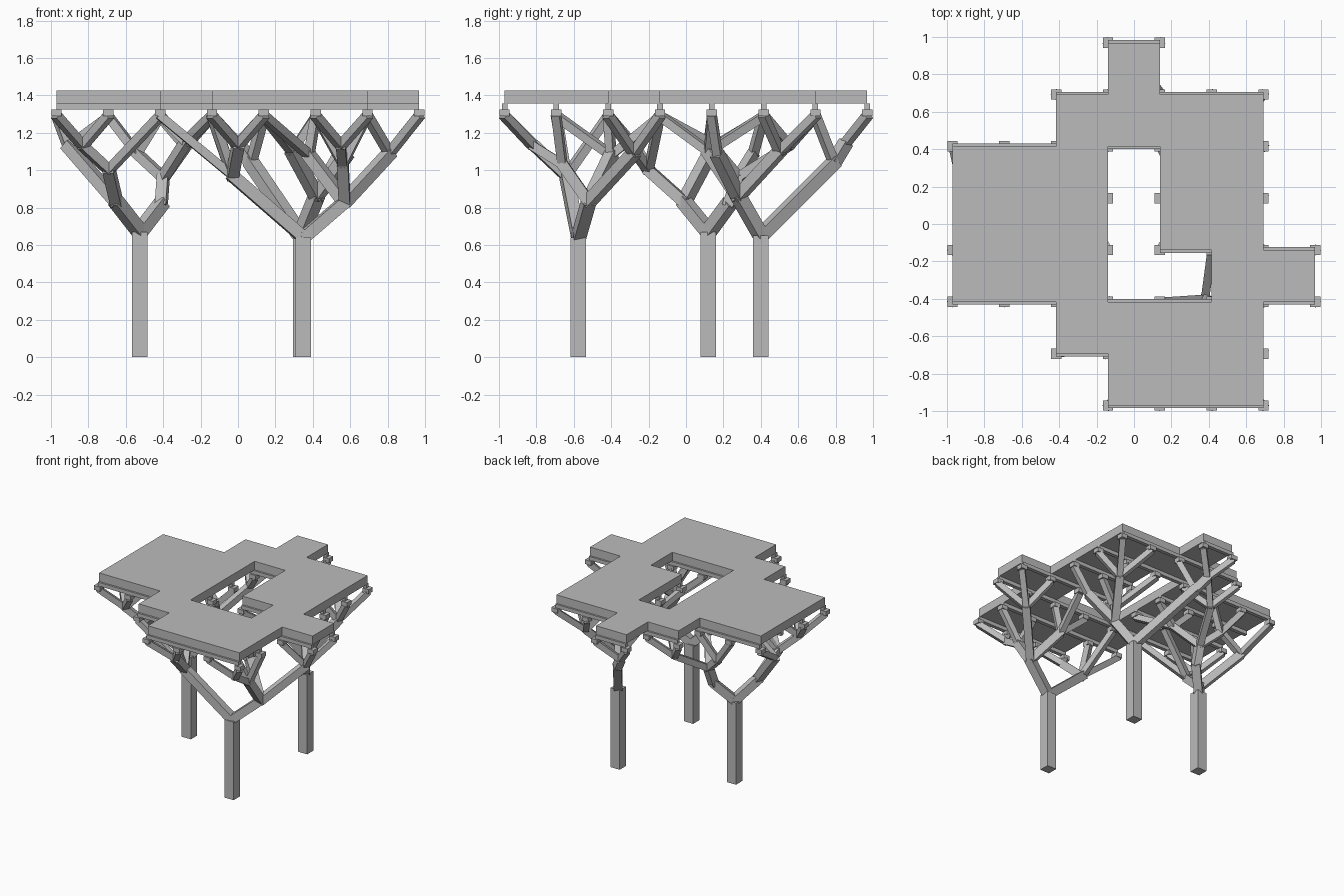
import bpy, bmesh
from mathutils import Vector, Matrix

cube = bpy.data.objects.get("Cube")
if cube:
    bpy.data.objects.remove(cube, do_unlink=True)

STEP, EDGE = 0.277, -0.97
PAD_BASE, JOIST_BASE, SLAB_BASE, TOP = 1.29, 1.325, 1.355, 1.425
# Roof cells, front row first
CELLS = ["...###.", "..####.", "###..##", "###.##.", "###.##.", "..####.", "...#..."]

grey = bpy.data.materials.new("plain grey")
grey.use_nodes = True
COLOUR = (0.5, 0.5, 0.5, 1)
grey.diffuse_color = COLOUR
grey.node_tree.nodes["Principled BSDF"].inputs["Base Color"].default_value = COLOUR


def grid(i):
    return EDGE + STEP * i


def roofed(i, j):
    return 0 <= i < 7 and 0 <= j < 7 and CELLS[j][i] == "#"


def finish(bm, name):
    bmesh.ops.recalc_face_normals(bm, faces=bm.faces)
    mesh = bpy.data.meshes.new(name)
    bm.to_mesh(mesh)
    bm.free()
    mesh.materials.append(grey)
    bpy.context.collection.objects.link(bpy.data.objects.new(name, mesh))


def box(bm, centre, size):
    bmesh.ops.create_cube(bm, size=1, matrix=Matrix.Translation(centre) @ Matrix.Diagonal((*size, 1)))


def strut(bm, a, b, width):
    """Square bar from a to b, with two sides kept upright."""
    a, b = Vector(a), Vector(b)
    d = (b - a).normalized()
    side = d.cross(Vector((0, 0, 1)))
    side = side.normalized() if side.length > 0.01 else Vector((1, 0, 0))
    up = side.cross(d)
    rot = Matrix((side, up, d)).transposed().to_4x4()
    length = (b - a).length + width * 0.4
    scale = Matrix.Diagonal((width, width, length, 1))
    bmesh.ops.create_cube(bm, size=1, matrix=Matrix.Translation((a + b) / 2) @ rot @ scale)


# Roof slab: cells joined and thickened
bm = bmesh.new()
for j in range(7):
    for i in range(7):
        if roofed(i, j):
            ring = ((i, j), (i + 1, j), (i + 1, j + 1), (i, j + 1))
            bm.faces.new([bm.verts.new((grid(x), grid(y), SLAB_BASE)) for x, y in ring])
bmesh.ops.remove_doubles(bm, verts=bm.verts, dist=0.001)
geom = bmesh.ops.extrude_face_region(bm, geom=bm.faces[:])["geom"]
bmesh.ops.translate(bm, vec=(0, 0, TOP - SLAB_BASE),
                    verts=[v for v in geom if isinstance(v, bmesh.types.BMVert)])
bmesh.ops.recalc_face_normals(bm, faces=bm.faces)
bmesh.ops.dissolve_limit(bm, angle_limit=0.01, verts=bm.verts, edges=bm.edges)
finish(bm, "roof_slab")

# Joists running left to right under the slab
bm = bmesh.new()
for j in range(8):
    start = None
    for i in range(8):
        covered = roofed(i, j) or roofed(i, j - 1)
        if covered and start is None:
            start = i
        if not covered and start is not None:
            box(bm, ((grid(start) + grid(i)) / 2, grid(j), (JOIST_BASE + SLAB_BASE) / 2),
                ((i - start) * STEP, 0.03, SLAB_BASE - JOIST_BASE))
            start = None
finish(bm, "roof_joists")

# Each tree: trunk top, then nested branches (joint, pads it carries, sub-branches)
TREES = {
    "left_rear": ((-0.525, 0.12, 0.67), [
        ((-0.65, -0.01, 0.83), "", [
            ((-0.69, -0.2, 1.0), "22 23", [((-0.83, -0.28, 1.13), "02 03 12 13", [])]),
            ((-0.91, 0.15, 1.13), "05 14", [])]),
        ((-0.41, 0.23, 0.82), "", [
            ((-0.4, 0.28, 0.96), "", [
                ((-0.54, 0.36, 1.09), "15 25", []),
                ((-0.28, 0.12, 1.15), "24 34 33", []),
                ((-0.28, 0.55, 1.13), "26 36 35", [])])])]),
    "front": ((0.35, -0.575, 0.64), [
        ((0.57, -0.52, 0.83), "", [
            ((0.56, -0.66, 1.03), "61 51", [((0.55, -0.82, 1.13), "50 60", [])]),
            ((0.81, -0.28, 1.09), "62 72 63 73", []),
            ((0.38, -0.4, 1.08), "41 42 52 53", [])]),
        ((-0.03, -0.64, 0.97), "21 31 32", [((0.0, -0.81, 1.13), "30 40", [])])]),
    "rear": ((0.335, 0.4, 0.65), [
        ((0.42, 0.28, 0.86), "", [
            ((0.29, 0.12, 1.1), "44 43 54 45", []),
            ((0.56, 0.5, 1.1), "55 65 56 66", []),
            ((0.58, 0.17, 1.08), "64", [])]),
        ((0.07, 0.79, 1.04), "46", [((0.0, 0.85, 1.14), "37 47", [])])]),
}
WIDTHS = [0.065, 0.06, 0.05, 0.045]


def grow(bm, pads, base, branches, level):
    for joint, carried, children in branches:
        strut(bm, base, joint, WIDTHS[level])
        for key in carried.split():
            x, y = grid(int(key[0])), grid(int(key[1]))
            strut(bm, joint, (x, y, PAD_BASE), 0.045)
            box(bm, (x, y, (PAD_BASE + JOIST_BASE) / 2), (0.055, 0.055, JOIST_BASE - PAD_BASE))
        grow(bm, pads, joint, children, level + 1)


for name, (top, branches) in TREES.items():
    bm = bmesh.new()
    box(bm, (top[0], top[1], top[2] / 2), (0.083, 0.083, top[2]))
    finish(bm, name + "_trunk")
    bm = bmesh.new()
    grow(bm, None, top, branches, 0)
    finish(bm, name + "_branches")
